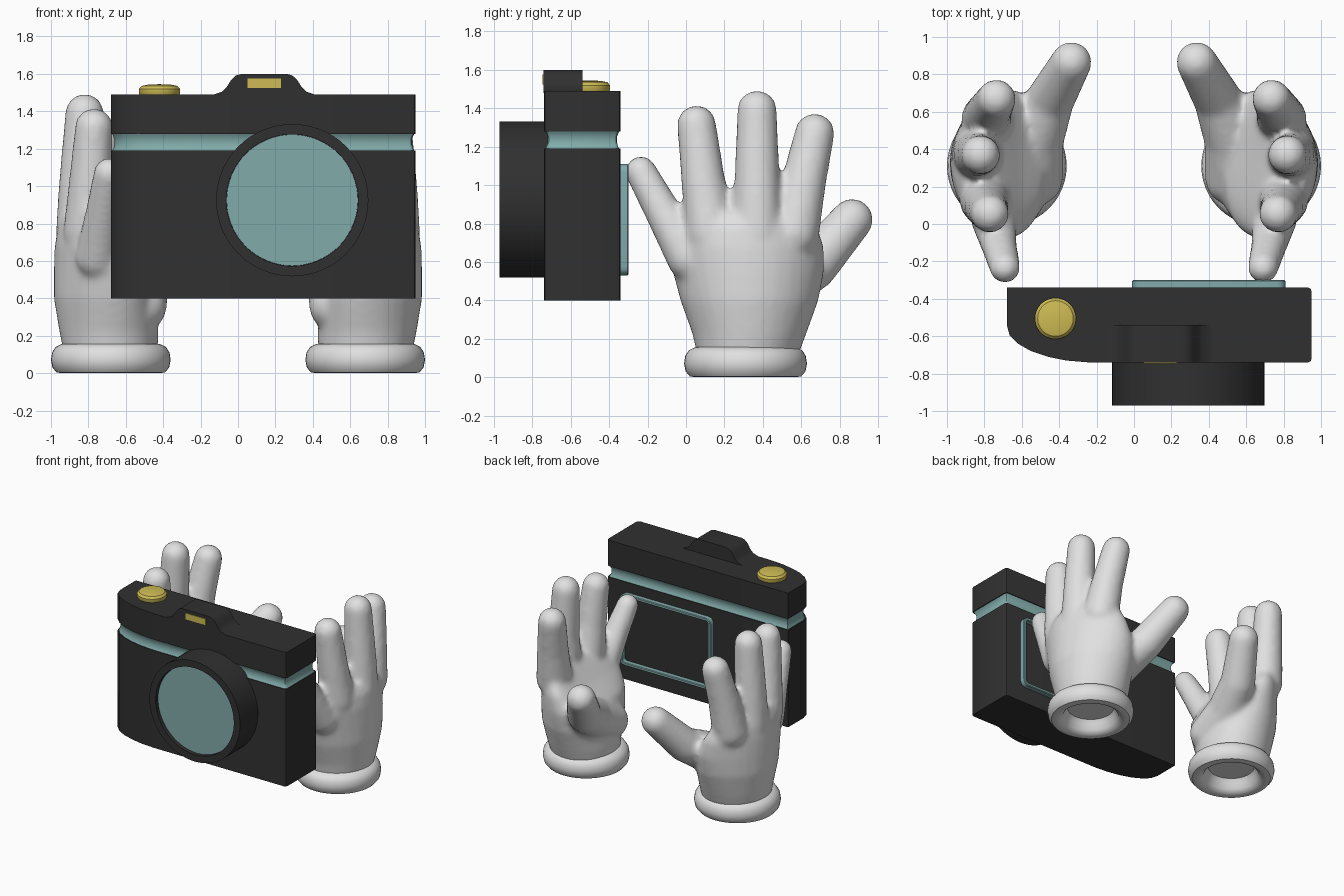
import bpy, bmesh, math
from mathutils import Vector, Matrix

if "Cube" in bpy.data.objects:
    bpy.data.objects.remove(bpy.data.objects["Cube"])


def colour(name, r, g, b):
    m = bpy.data.materials.new(name)
    m.diffuse_color = (r, g, b, 1)
    m.use_nodes = True
    m.node_tree.nodes["Principled BSDF"].inputs["Base Color"].default_value = m.diffuse_color
    return m


DARK = colour("charcoal", 0.03, 0.03, 0.03)
TEAL = colour("soft teal", 0.22, 0.41, 0.40)
GOLD = colour("gold", 0.62, 0.50, 0.09)
WHITE = colour("glove white", 0.75, 0.75, 0.75)


def finish(name, bm, mat, smooth=True, angle=35):
    bmesh.ops.recalc_face_normals(bm, faces=bm.faces)
    me = bpy.data.meshes.new(name)
    bm.to_mesh(me)
    bm.free()
    me.materials.append(mat)
    ob = bpy.data.objects.new(name, me)
    bpy.context.collection.objects.link(ob)
    if smooth:
        bpy.ops.object.select_all(action='DESELECT')
        ob.select_set(True)
        bpy.context.view_layer.objects.active = ob
        bpy.ops.object.shade_smooth_by_angle(angle=math.radians(angle))
    return ob


def loft(bm, rings, closed=False):
    """Bridge rings of points; cap the ends, or join last to first."""
    loops = [[bm.verts.new(p) for p in r] for r in rings]
    pairs = list(zip(loops, loops[1:]))
    if closed:
        pairs.append((loops[-1], loops[0]))
    else:
        bm.faces.new(loops[0])
        bm.faces.new(loops[-1])
    for a, b in pairs:
        for i in range(len(a)):
            j = (i + 1) % len(a)
            bm.faces.new((a[i], a[j], b[j], b[i]))


def lathe(name, profile, mat, matrix, steps=48):
    """Turn a (radius, height) profile about the local z axis."""
    bm = bmesh.new()
    vs = [bm.verts.new((r, 0, z)) for r, z in profile]
    es = [bm.edges.new(e) for e in zip(vs, vs[1:])]
    bmesh.ops.spin(bm, geom=vs + es, axis=(0, 0, 1), cent=(0, 0, 0),
                   angle=2 * math.pi, steps=steps)
    bmesh.ops.remove_doubles(bm, verts=bm.verts, dist=1e-4)
    bmesh.ops.transform(bm, matrix=matrix, verts=bm.verts)
    return finish(name, bm, mat)


# --- Camera body: one plan outline stacked in three layers ---
PLAN = [(-0.68, -0.34), (-0.68, -0.54), (-0.665, -0.595), (-0.62, -0.64),
        (-0.55, -0.68), (-0.46, -0.71), (-0.36, -0.73), (-0.24, -0.74),
        (0.93, -0.74), (0.944, -0.734), (0.95, -0.72), (0.95, -0.36),
        (0.944, -0.346), (0.93, -0.34)]


def plan_ring(z, inset):
    cx, cy = 0.135, -0.54
    sx, sy = 1 - inset / 0.815, 1 - inset / 0.2
    return [(cx + (x - cx) * sx, cy + (y - cy) * sy, z) for x, y in PLAN]


def layer(name, levels, mat):
    bm = bmesh.new()
    loft(bm, [plan_ring(z, d) for z, d in levels])
    return finish(name, bm, mat)


layer("camera_lower_body", [(0.40, 0), (1.19, 0)], DARK)
layer("camera_top_plate", [(1.28, 0), (1.49, 0)], DARK)
layer("camera_grooved_band", [(1.185, 0.004), (1.20, 0.014), (1.225, 0.02),
                              (1.25, 0.02), (1.27, 0.012), (1.285, 0.004)], TEAL)

# --- Viewfinder hump and window ---
HUMP = [(-0.13, 1.48), (-0.13, 1.49), (-0.085, 1.505), (-0.06, 1.53),
        (-0.035, 1.57), (-0.01, 1.592), (0.02, 1.6), (0.26, 1.6), (0.29, 1.592),
        (0.315, 1.57), (0.34, 1.53), (0.365, 1.505), (0.41, 1.49), (0.41, 1.48)]
bm = bmesh.new()
loft(bm, [[(x, y, z) for x, z in HUMP] for y in (-0.741, -0.54)])
finish("viewfinder_hump", bm, DARK)


def plate(name, lo, hi, mat):
    bm = bmesh.new()
    bmesh.ops.create_cube(bm, size=1)
    lo, hi = Vector(lo), Vector(hi)
    for v in bm.verts:
        v.co = Vector((v.co[i] + 0.5) * (hi[i] - lo[i]) + lo[i] for i in range(3))
    return finish(name, bm, mat, smooth=False)


plate("viewfinder_window", (0.05, -0.747, 1.525), (0.23, -0.739, 1.575), GOLD)

# --- Lens barrel, glass and shutter button ---
to_front = Matrix.Translation((0.29, -0.74, 0.925)) @ Matrix.Rotation(math.pi / 2, 4, 'X')
lathe("lens_barrel", [(0, -0.02), (0.407, -0.02), (0.407, 0.23), (0.352, 0.23),
                      (0.352, 0.19), (0, 0.19)], DARK, to_front, 64)
lathe("lens_glass", [(0.351, 0.192), (0.351, 0.20), (0, 0.20)], TEAL, to_front, 64)
lathe("shutter_button", [(0, -0.01), (0.10, -0.01), (0.11, 0.005), (0.11, 0.03),
                         (0.095, 0.046), (0.06, 0.053), (0, 0.055)],
      GOLD, Matrix.Translation((-0.42, -0.505, 1.49)))


# --- Raised frame round the rear screen ---
def rounded_rect(x0, x1, z0, z1, r, y):
    pts = []
    for k, (cx, cz) in enumerate(((x1 - r, z1 - r), (x0 + r, z1 - r),
                                  (x0 + r, z0 + r), (x1 - r, z0 + r))):
        for i in range(5):
            a = (k + i / 4) * math.pi / 2
            pts.append((cx + r * math.cos(a), y, cz + r * math.sin(a)))
    return pts


bm = bmesh.new()
loft(bm, [rounded_rect(-0.01 + d, 0.81 - d, 0.53 + d, 1.11 - d, 0.045 - d, y)
          for d, y in ((0, -0.345), (0, -0.305), (0.005, -0.30), (0.02, -0.30),
                       (0.025, -0.305), (0.025, -0.345))], closed=True)
finish("screen_frame", bm, TEAL)

# --- Gloves: palm sections and fingers fused into one smooth skin ---
# palm sections: height, centre x, centre y, half width x, half width y
PALM = [(0.10, 0.68, 0.32, 0.25, 0.26), (0.22, 0.69, 0.33, 0.265, 0.295),
        (0.40, 0.71, 0.33, 0.275, 0.36), (0.55, 0.735, 0.325, 0.25, 0.395),
        (0.68, 0.79, 0.315, 0.19, 0.405), (0.78, 0.82, 0.315, 0.145, 0.37),
        (0.85, 0.83, 0.32, 0.10, 0.31)]
# fingers: chains of (x, y, z, radius)
FINGERS = [
    [(0.75, 0.02, 0.62, 0.12), (0.72, -0.12, 0.86, 0.095), (0.69, -0.235, 1.07, 0.082)],
    [(0.80, 0.13, 0.75, 0.135), (0.79, 0.09, 1.02, 0.115), (0.77, 0.055, 1.315, 0.102)],
    [(0.84, 0.37, 0.75, 0.135), (0.84, 0.37, 1.02, 0.118), (0.82, 0.37, 1.39, 0.104)],
    [(0.79, 0.56, 0.75, 0.135), (0.77, 0.61, 1.00, 0.118), (0.735, 0.67, 1.27, 0.104)],
    [(0.52, 0.24, 0.36, 0.14), (0.53, 0.45, 0.46, 0.155), (0.45, 0.66, 0.58, 0.13),
     (0.335, 0.865, 0.82, 0.11)],
]


def bone(bm, a, b):
    """Tapered capsule: hull of two balls."""
    part = bmesh.new()
    for x, y, z, r in (a, b):
        bmesh.ops.create_icosphere(part, subdivisions=3, radius=r,
                                   matrix=Matrix.Translation((x, y, z)))
    out = bmesh.ops.convex_hull(part, input=part.verts)
    inner = [v for v in out["geom_interior"] if isinstance(v, bmesh.types.BMVert)]
    bmesh.ops.delete(part, geom=inner, context='VERTS')
    tmp = bpy.data.meshes.new("tmp")
    part.to_mesh(tmp)
    part.free()
    bm.from_mesh(tmp)
    bpy.data.meshes.remove(tmp)


CUFF = [(0, 0.10), (0.17, 0.10), (0.19, 0.07), (0.205, 0.03), (0.23, 0.007),
        (0.26, 0), (0.29, 0.004), (0.312, 0.03), (0.32, 0.07), (0.314, 0.11),
        (0.295, 0.14), (0.265, 0.155), (0.235, 0.16)]

for side, s in (("right", 1), ("left", -1)):
    flip = Matrix.Diagonal((s, 1, 1, 1))
    bm = bmesh.new()
    rings = []
    for z, cx, cy, rx, ry in PALM:
        ring = []
        for i in range(32):
            a = i * math.pi / 16
            dy = ry * math.sin(a)
            cup = 0.8 * dy * dy * z          # edges curl towards the palm
            ring.append((cx + rx * math.cos(a) - cup, cy + dy, z))
        rings.append(ring)
    loft(bm, rings)
    for chain in FINGERS:
        for a, b in zip(chain, chain[1:]):
            bone(bm, a, b)
    bmesh.ops.transform(bm, matrix=flip, verts=bm.verts)
    glove = finish(side + "_glove", bm, WHITE)
    rm = glove.modifiers.new("fuse", 'REMESH')
    rm.mode = 'VOXEL'
    rm.voxel_size = 0.02
    rm.use_smooth_shade = True
    sm = glove.modifiers.new("soften", 'SMOOTH')
    sm.factor = 0.5
    sm.iterations = 8
    lathe(side + "_cuff", CUFF, WHITE,
          flip @ Matrix.Translation((0.68, 0.31, 0)))
